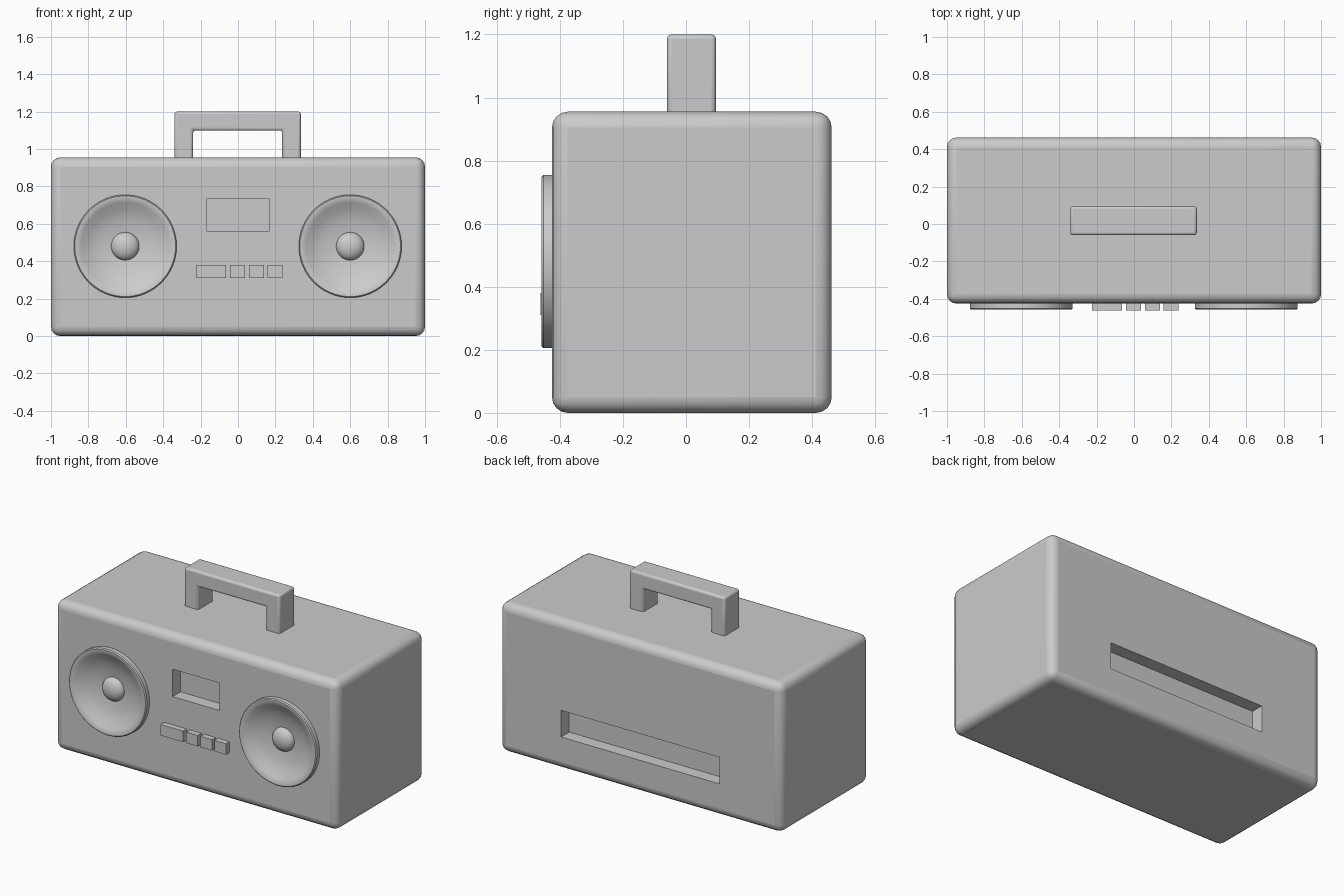
import bpy, math

if "Cube" in bpy.data.objects:
    bpy.data.objects.remove(bpy.data.objects["Cube"])


def box(name, x0, x1, y0, y1, z0, z1, bevel=0.0, segments=3):
    bpy.ops.mesh.primitive_cube_add(
        size=1, location=((x0 + x1) / 2, (y0 + y1) / 2, (z0 + z1) / 2))
    ob = bpy.context.object
    ob.name = name
    ob.scale = (x1 - x0, y1 - y0, z1 - z0)
    bpy.ops.object.transform_apply(location=False, rotation=False, scale=True)
    if bevel:
        add_bevel(ob, bevel, segments)
    return ob


def add_bevel(ob, width, segments):
    m = ob.modifiers.new("Bevel", "BEVEL")
    m.width, m.segments = width, segments
    m.limit_method, m.angle_limit = "ANGLE", math.radians(40)


def smooth(ob):
    bpy.ops.object.select_all(action="DESELECT")
    ob.select_set(True)
    bpy.context.view_layer.objects.active = ob
    bpy.ops.object.shade_smooth_by_angle(angle=math.radians(40))


def cut(ob, cutter):
    m = ob.modifiers.new("Cut", "BOOLEAN")
    m.object, m.operation, m.solver = cutter, "DIFFERENCE", "EXACT"
    cutter.hide_render = True
    cutter.hide_set(True)


def lathe(name, profile, x, z, n=64):
    # profile of (radius, y), first point outermost, last point on the axis
    verts, faces = [], []
    for r, y in profile[:-1]:
        for i in range(n):
            a = 2 * math.pi * i / n
            verts.append((r * math.cos(a), y, r * math.sin(a)))
    tip = len(verts)
    verts.append((0, profile[-1][1], 0))
    rings = len(profile) - 1
    for k in range(rings):
        for i in range(n):
            a, b = k * n + i, k * n + (i + 1) % n
            faces.append((a, b, b + n, a + n) if k < rings - 1 else (a, b, tip))
    me = bpy.data.meshes.new(name)
    me.from_pydata(verts, [], faces)
    ob = bpy.data.objects.new(name, me)
    bpy.context.collection.objects.link(ob)
    ob.location = (x, 0, z)
    smooth(ob)
    return ob


# Rounded case with tape window, rear slot and speaker openings
case = box("case", -1, 1, -0.425, 0.462, 0, 0.955, 0.05, 4)
cut(case, box("window_cutter", -0.165, 0.165, -0.6, -0.345, 0.56, 0.735))
cut(case, box("rear_slot_cutter", -0.56, 0.56, 0.38, 0.6, 0.21, 0.38))
for side in (-1, 1):
    bpy.ops.mesh.primitive_cylinder_add(
        vertices=64, radius=0.25, depth=0.3,
        location=(side * 0.6, -0.5, 0.48), rotation=(math.pi / 2, 0, 0))
    hole = bpy.context.object
    hole.name = "speaker_cutter"
    cut(case, hole)
smooth(case)

# Speakers: rim, dished cone and centre dome
rim = [(0.275, -0.40), (0.275, -0.452), (0.269, -0.458), (0.255, -0.458),
       (0.235, -0.448), (0.20, -0.428), (0.165, -0.413), (0.13, -0.404),
       (0.10, -0.398), (0.075, -0.394)]
dome = [(0.075 * math.cos(a), -0.394 - 0.045 * math.sin(a))
        for a in (math.pi / 12 * k for k in range(1, 6))] + [(0, -0.439)]
for label, x in (("left", -0.603), ("right", 0.6)):
    lathe(label + "_speaker", rim + dome, x, 0.48)

# Control buttons
for i, (x0, x1) in enumerate(((-0.225, -0.065), (-0.043, 0.038),
                              (0.058, 0.139), (0.157, 0.238))):
    box(f"button_{i + 1}", x0, x1, -0.462, -0.40, 0.31, 0.38)

# Carrying handle from a single bracket outline
outline = [(-0.34, 0.93), (-0.34, 1.2), (0.336, 1.2), (0.336, 0.93),
           (0.236, 0.93), (0.236, 1.1), (-0.24, 1.1), (-0.24, 0.93)]
me = bpy.data.meshes.new("handle")
verts = [(x, y, z) for y in (-0.06, 0.095) for x, z in outline]
faces = [(0, 1, 6, 7), (1, 2, 5, 6), (2, 3, 4, 5)]
faces = [tuple(reversed(f)) for f in faces] + [tuple(v + 8 for v in f) for f in faces]
faces += [(i, (i + 1) % 8, (i + 1) % 8 + 8, i + 8) for i in range(8)]
me.from_pydata(verts, [], [tuple(reversed(f)) for f in faces])
handle = bpy.data.objects.new("handle", me)
bpy.context.collection.objects.link(handle)
import bmesh
bm = bmesh.new()
bm.from_mesh(me)
bmesh.ops.recalc_face_normals(bm, faces=bm.faces)
bm.to_mesh(me)
bm.free()
smooth(handle)
add_bevel(handle, 0.014, 3)
